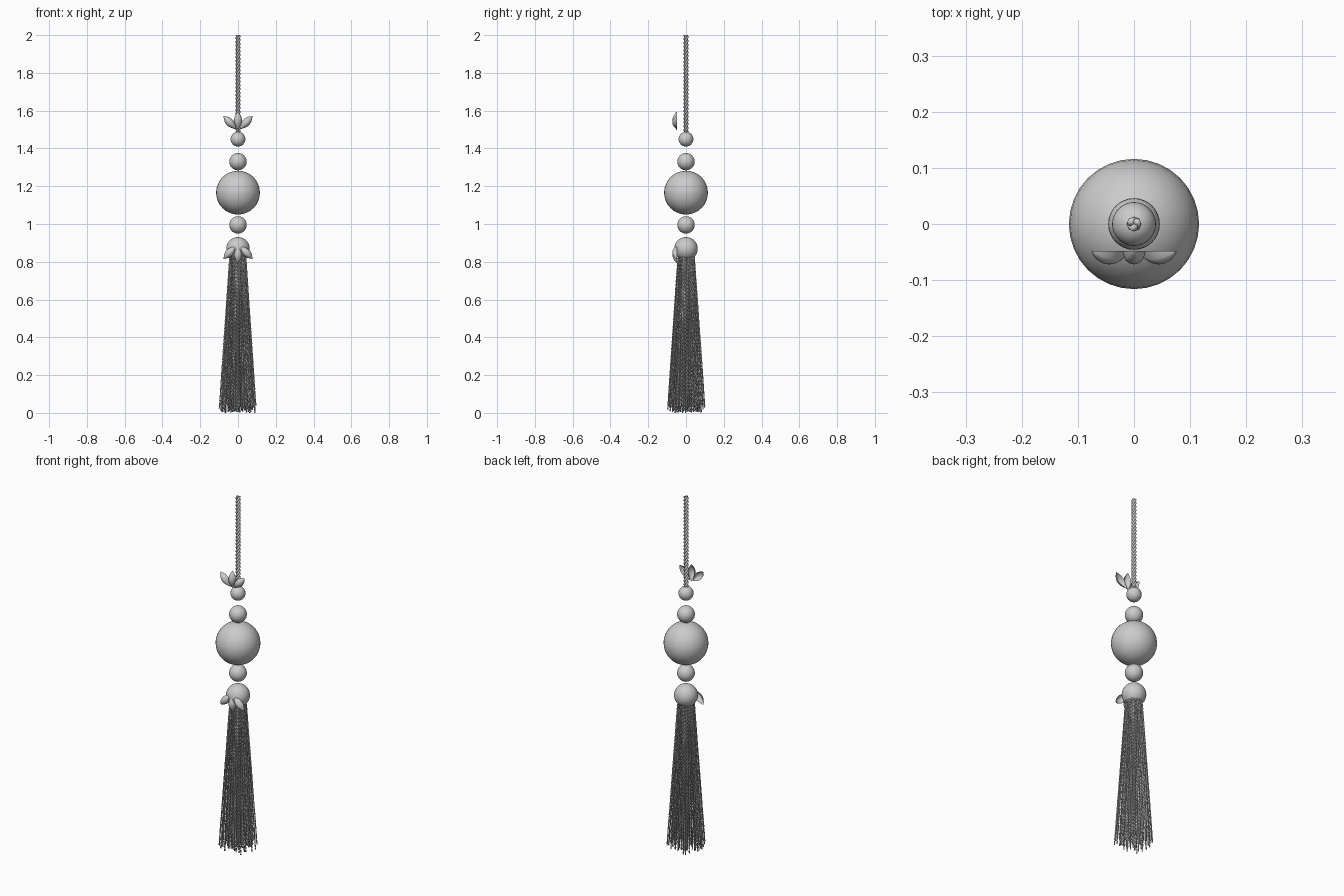
import bpy, bmesh, math, random
from mathutils import Vector

if "Cube" in bpy.data.objects:
    bpy.data.objects.remove(bpy.data.objects["Cube"])

random.seed(4)


def material(name, rgb):
    m = bpy.data.materials.new(name)
    m.diffuse_color = (*rgb, 1)
    m.use_nodes = True
    m.node_tree.nodes["Principled BSDF"].inputs["Base Color"].default_value = m.diffuse_color
    return m


GREY = material("light grey", (0.6, 0.6, 0.61))


def finish(bm, name):
    bmesh.ops.recalc_face_normals(bm, faces=bm.faces)
    for f in bm.faces:
        f.smooth = True
    me = bpy.data.meshes.new(name)
    bm.to_mesh(me)
    bm.free()
    me.materials.append(GREY)
    ob = bpy.data.objects.new(name, me)
    bpy.context.collection.objects.link(ob)
    return ob


def tube(bm, path, radius, sides):
    """Sweep a small ring along a mostly vertical path and cap it."""
    rings = []
    for p in path:
        rings.append([bm.verts.new(p + Vector((math.cos(a), math.sin(a), 0)) * radius)
                      for a in (math.tau * i / sides for i in range(sides))])
    for a, b in zip(rings, rings[1:]):
        for i in range(sides):
            j = (i + 1) % sides
            bm.faces.new((a[i], a[j], b[j], b[i]))
    bm.faces.new(rings[0])
    bm.faces.new(rings[-1])


def twisted(bm, start, end, plies, offset, radius, pitch, steps, sides):
    """Several plies wound round the line from start to end."""
    turns = (end - start).length / pitch
    phase = random.random() * math.tau
    for k in range(plies):
        path = []
        for i in range(steps + 1):
            t = i / steps
            a = phase + math.tau * (turns * t + k / plies)
            path.append(start.lerp(end, t) + Vector((math.cos(a), math.sin(a), 0)) * offset)
        tube(bm, path, radius, sides)


# Hanging cord
bm = bmesh.new()
twisted(bm, Vector((0, 0, 1.488)), Vector((0, 0, 2)), 3, 0.0065, 0.0065, 0.06, 110, 8)
finish(bm, "hanging_cord")

# Beads, top to bottom
for name, z, r in (("top_bead", 1.449, 0.039), ("upper_bead", 1.33, 0.046),
                   ("large_bead", 1.166, 0.116), ("lower_bead", 0.995, 0.046),
                   ("tassel_cap_bead", 0.869, 0.062)):
    bm = bmesh.new()
    bmesh.ops.create_uvsphere(bm, u_segments=32, v_segments=16, radius=r)
    bmesh.ops.translate(bm, verts=bm.verts, vec=(0, 0, z))
    finish(bm, name)


# Lotus petals: thin cupped shells bulging to the front
def petal(name, base, angle, length, width, flip):
    bm = bmesh.new()
    nu, nv = 14, 10
    ca, sa = math.cos(angle), math.sin(angle)
    grid = []
    for i in range(nu + 1):
        u = i / nu
        s = math.sin(math.pi * u ** 1.1)
        w = width * max(s, 0) ** 0.9
        row = []
        for j in range(nv + 1):
            v = 2 * j / nv - 1
            x, z = w * v, length * u
            y = -0.024 * max(s, 0) ** 0.8 * math.sqrt(max(0, 1 - v * v))
            row.append(bm.verts.new((base[0] + x * ca + z * sa, -0.048 + y,
                                     base[1] + flip * (z * ca - x * sa))))
        grid.append(row)
    for a, b in zip(grid, grid[1:]):
        for j in range(nv):
            bm.faces.new((a[j], a[j + 1], b[j + 1], b[j]))
    bmesh.ops.remove_doubles(bm, verts=bm.verts, dist=0.0001)
    finish(bm, name)


for label, z, flip in (("upper", 1.497, 1), ("lower", 0.89, -1)):
    petal(label + "_petal_centre", (0, z), 0, 0.098, 0.021, flip)
    for side, s in (("left", -1), ("right", 1)):
        petal(label + "_petal_" + side, (0.008 * s, z + 0.004 * flip),
              s * math.radians(44), 0.098, 0.021, flip)

# Tassel strands, fanning out towards the bottom
bm = bmesh.new()
COUNT = 110
for i in range(COUNT):
    f = math.sqrt((i + 0.5) / COUNT)
    a = i * 2.39996
    d = Vector((math.cos(a), math.sin(a), 0))
    start = d * f * 0.042 + Vector((0, 0, 0.85))
    end = d * f * 0.1 + Vector((0, 0, random.uniform(0.004, 0.05)))
    twisted(bm, end, start, 2, 0.002, 0.0022, 0.04, 84, 4)
lowest = min(v.co.z for v in bm.verts)
for v in bm.verts:
    if v.co.z < 0.1:
        v.co.z -= lowest * (1 - v.co.z / 0.1)
finish(bm, "tassel_strands")
